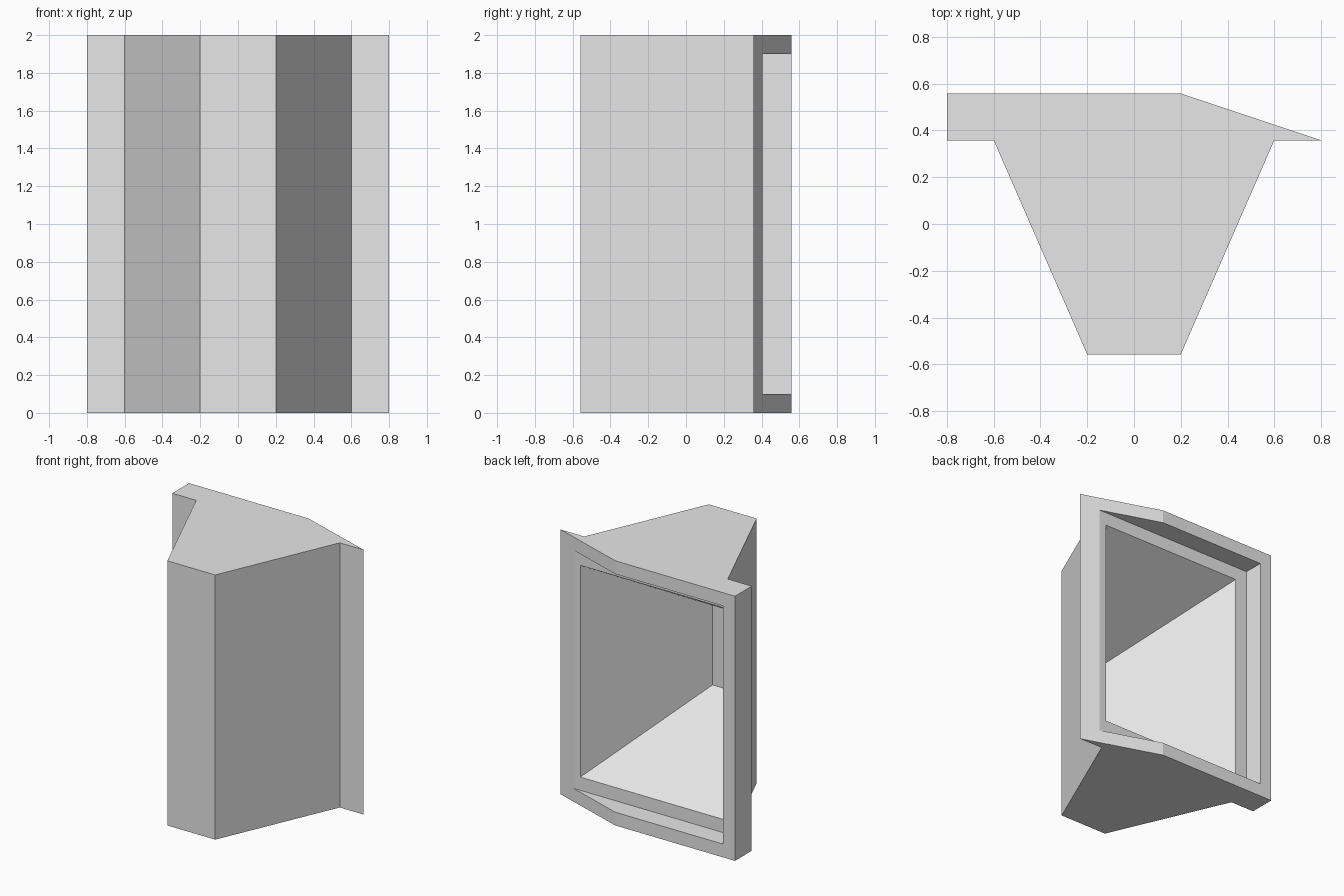
import bpy
import bmesh
from math import radians

cube = bpy.data.objects.get("Cube")
if cube:
    bpy.data.objects.remove(cube, do_unlink=True)

grey = bpy.data.materials.new("light grey")
grey.use_nodes = True
grey.diffuse_color = (0.8, 0.8, 0.8, 1)
grey.node_tree.nodes["Principled BSDF"].inputs["Base Color"].default_value = grey.diffuse_color


def loft(name, lower, upper):
    """Solid between two matching rings of points."""
    bm = bmesh.new()
    a = [bm.verts.new(p) for p in lower]
    b = [bm.verts.new(p) for p in upper]
    bm.faces.new(a)
    bm.faces.new(b)
    for i in range(len(a)):
        j = (i + 1) % len(a)
        bm.faces.new((a[i], a[j], b[j], b[i]))
    bmesh.ops.recalc_face_normals(bm, faces=bm.faces)
    mesh = bpy.data.meshes.new(name)
    bm.to_mesh(mesh)
    bm.free()
    mesh.materials.append(grey)
    obj = bpy.data.objects.new(name, mesh)
    bpy.context.collection.objects.link(obj)
    return obj


def rect(x0, x1, z0, z1, y):
    return [(x0, y, z0), (x1, y, z0), (x1, y, z1), (x0, y, z1)]


def cut(obj, cutter):
    cutter.hide_render = True
    mod = obj.modifiers.new("cut", 'BOOLEAN')
    mod.operation = 'DIFFERENCE'
    mod.solver = 'EXACT'
    mod.object = cutter
    bpy.context.view_layer.objects.active = obj
    bpy.ops.object.modifier_apply(modifier=mod.name)
    bpy.data.objects.remove(cutter, do_unlink=True)


# Housing: tapered body with a rear flange that slopes away on one side
flange, back, front, ledge = 0.358, 0.558, -0.558, 0.405
outline = [(-0.8, flange), (-0.6, flange), (-0.2, front), (0.2, front),
           (0.6, flange), (0.8, flange), (0.2, back), (-0.8, back)]
housing = loft("housing", [(x, y, 0) for x, y in outline],
               [(x, y, 2) for x, y in outline])

# Shallow recess in the rear flange
cut(housing, loft("recess_cutter", rect(-0.7, 0.7, 0.1, 1.9, ledge),
                  rect(-0.7, 0.7, 0.1, 1.9, 0.8)))

# Cavity tapering towards the front; its mouth runs straight past the ledge
cut(housing, loft("cavity_cutter", rect(-0.1, 0.1, 0.7, 1.3, -0.46),
                  rect(-0.6, 0.6, 0.2, 1.8, ledge + 0.0005)))

bpy.ops.object.select_all(action='DESELECT')
housing.select_set(True)
bpy.context.view_layer.objects.active = housing
bpy.ops.object.shade_smooth_by_angle(angle=radians(15))
